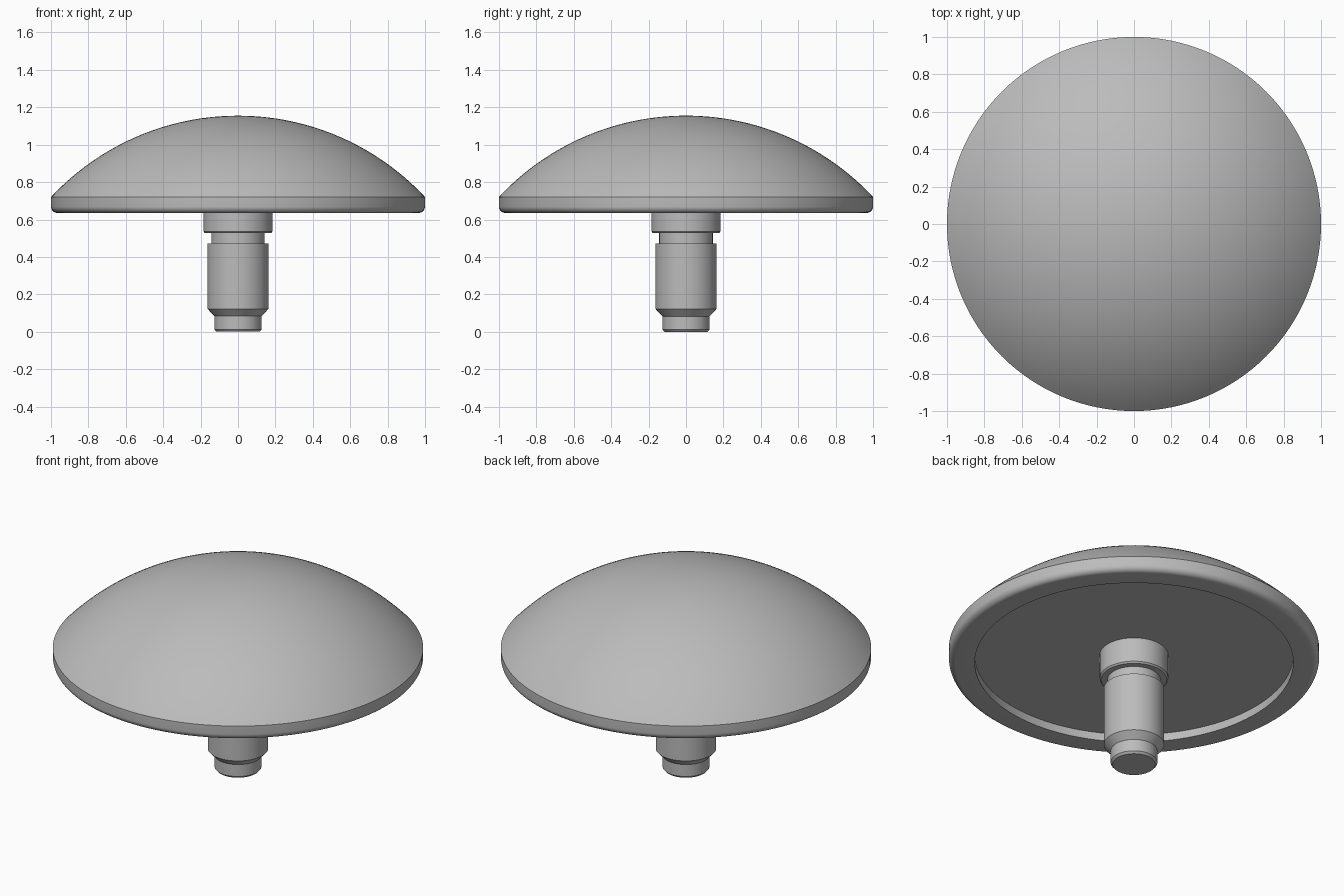
import bpy
import bmesh
from math import asin, cos, sin, pi, radians
from mathutils import Matrix, Vector

old = bpy.data.objects.get("Cube")
if old:
    bpy.data.objects.remove(old, do_unlink=True)

SEGMENTS = 128

grey = bpy.data.materials.new("satin grey")
grey.use_nodes = True
colour = (0.5, 0.5, 0.5, 1)
grey.diffuse_color = colour
grey.node_tree.nodes["Principled BSDF"].inputs["Base Color"].default_value = colour


def lathe(name, profile):
    """Spin a (radius, height) profile around the z axis."""
    bm = bmesh.new()
    verts = [bm.verts.new((r, 0, z)) for r, z in profile]
    edges = [bm.edges.new(pair) for pair in zip(verts, verts[1:])]
    bmesh.ops.spin(bm, geom=verts + edges, cent=(0, 0, 0), axis=(0, 0, 1),
                   angle=2 * pi, steps=SEGMENTS, use_duplicate=False)
    bmesh.ops.remove_doubles(bm, verts=bm.verts, dist=0.0001)
    bmesh.ops.recalc_face_normals(bm, faces=bm.faces)
    mesh = bpy.data.meshes.new(name)
    bm.to_mesh(mesh)
    bm.free()
    mesh.materials.append(grey)
    obj = bpy.data.objects.new(name, mesh)
    bpy.context.collection.objects.link(obj)
    bpy.ops.object.select_all(action='DESELECT')
    obj.select_set(True)
    bpy.context.view_layer.objects.active = obj
    bpy.ops.object.shade_smooth_by_angle(angle=radians(25))
    return obj


def arc(cx, cz, radius, start, end, steps):
    """Points on a circular arc, angles measured from +r towards +z."""
    angles = [start + (end - start) * i / steps for i in range(steps + 1)]
    return [(cx + radius * cos(a), cz + radius * sin(a)) for a in angles]


# Domed cap: spherical top, rounded lower rim, shallow recess underneath
rim_top, rim_bottom, apex, floor = 0.72, 0.635, 1.155, 0.682
rise = apex - rim_top
sphere = (1 + rise ** 2) / (2 * rise)
dome = arc(0, apex - sphere, sphere, pi / 2, pi / 2 - asin(1 / sphere), 32)
dome[0] = (0, apex)
fillet = 0.035
rim = arc(1 - fillet, rim_bottom + fillet, fillet, 0, -pi / 2, 8)
lathe("domed_cap", dome + rim + [(0.86, rim_bottom), (0.86, floor), (0, floor)])

# Stem: collar, groove, body, tapered shoulder and tip
lathe("stem", [
    (0, floor), (0.185, floor), (0.185, 0.537), (0.177, 0.528),
    (0.143, 0.528), (0.143, 0.472), (0.163, 0.472), (0.163, 0.122),
    (0.126, 0.083), (0.126, 0.012), (0.115, 0), (0, 0),
])
